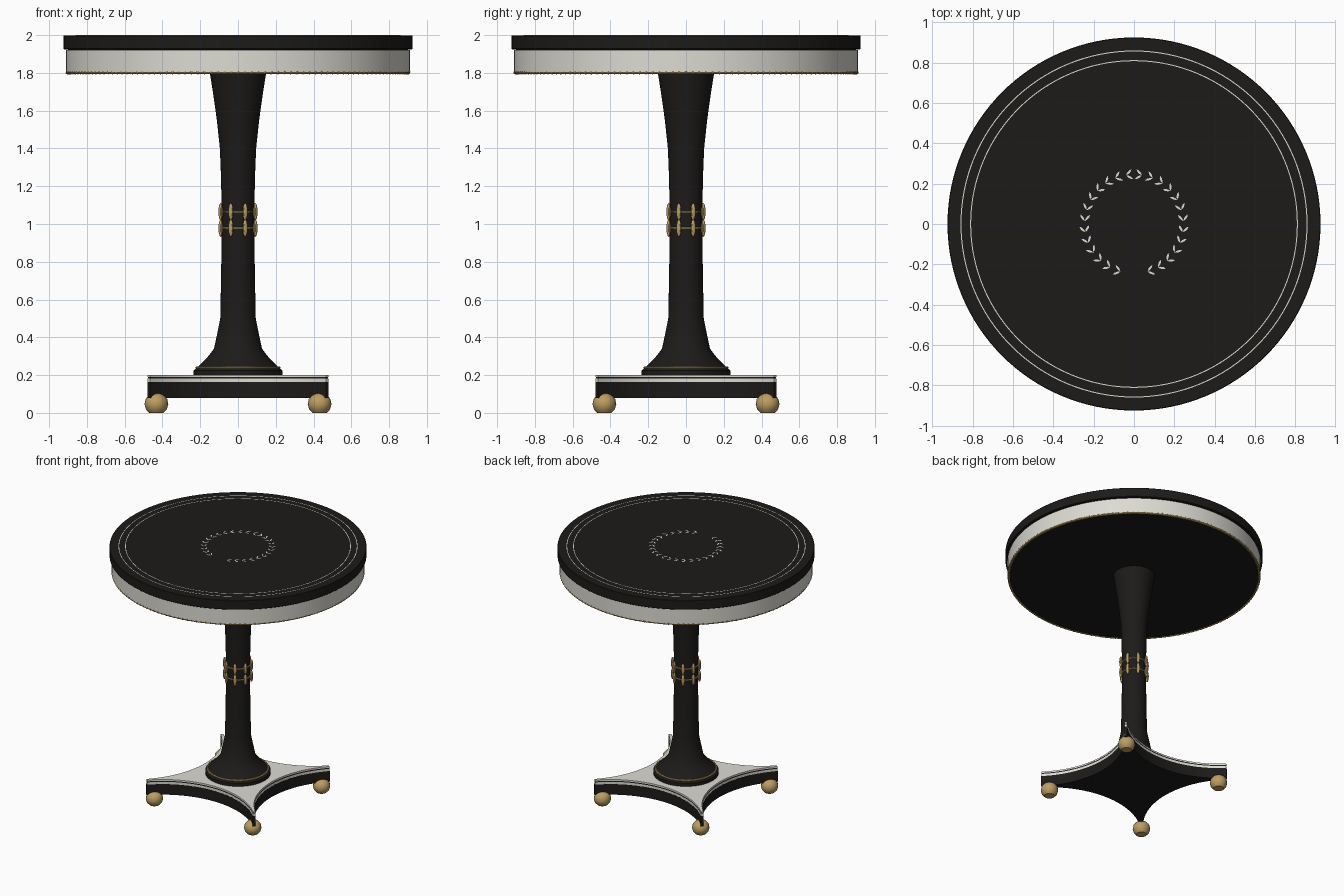
import bpy, bmesh
from math import sin, cos, pi, radians, atan2, sqrt
from mathutils import Matrix, Vector

if "Cube" in bpy.data.objects:
    bpy.data.objects.remove(bpy.data.objects["Cube"])


def material(name, r, g, b):
    m = bpy.data.materials.new(name)
    m.diffuse_color = (r, g, b, 1)
    m.use_nodes = True
    m.node_tree.nodes["Principled BSDF"].inputs["Base Color"].default_value = m.diffuse_color
    return m


BLACK = material("ebony", 0.012, 0.011, 0.010)
IVORY = material("ivory", 0.72, 0.71, 0.65)
GOLD = material("gilt", 0.50, 0.34, 0.12)


def make(name, bm, mat, angle=35):
    bmesh.ops.recalc_face_normals(bm, faces=bm.faces)
    me = bpy.data.meshes.new(name)
    bm.to_mesh(me)
    bm.free()
    me.materials.append(mat)
    ob = bpy.data.objects.new(name, me)
    bpy.context.collection.objects.link(ob)
    bpy.ops.object.select_all(action='DESELECT')
    ob.select_set(True)
    bpy.context.view_layer.objects.active = ob
    bpy.ops.object.shade_smooth_by_angle(angle=radians(angle))
    return ob


def lathe(name, profile, mat, n=96, closed=False, at=(0, 0)):
    """Revolve (radius, z) points; open profiles get flat end caps."""
    bm = bmesh.new()
    rings = [[bm.verts.new((at[0] + r * cos(2 * pi * i / n), at[1] + r * sin(2 * pi * i / n), z))
              for i in range(n)] for r, z in profile]
    pairs = list(zip(rings, rings[1:])) + ([(rings[-1], rings[0])] if closed else [])
    for a, b in pairs:
        for i in range(n):
            j = (i + 1) % n
            bm.faces.new((a[i], a[j], b[j], b[i]))
    if not closed:
        bm.faces.new(rings[0])
        bm.faces.new(rings[-1])
    return make(name, bm, mat)


def hoop(name, r, z, t, mat):
    pts = [(r + t * cos(k * pi / 4), z + t * sin(k * pi / 4)) for k in range(8)]
    return lathe(name, pts, mat, 96, True)


def extrude_outline(bm, pts, z0, z1):
    lo = [bm.verts.new((x, y, z0)) for x, y in pts]
    hi = [bm.verts.new((x, y, z1)) for x, y in pts]
    bm.faces.new(lo)
    bm.faces.new(hi)
    for i in range(len(pts)):
        j = (i + 1) % len(pts)
        bm.faces.new((lo[i], lo[j], hi[j], hi[i]))


# Round top, apron and dark underside
lathe("table_top", [(0.922, 1.925), (0.925, 1.928), (0.925, 1.996), (0.922, 1.999)], BLACK, 128)
lathe("top_recess", [(0.90, 1.91), (0.90, 1.93)], BLACK, 128)
lathe("apron", [(0.91, 1.805), (0.91, 1.92), (0.89, 1.92), (0.89, 1.805)], IVORY, 128, True)
lathe("underside", [(0.90, 1.798), (0.90, 1.815)], BLACK, 128)

# Beaded gilt edge under the apron
hoop("apron_gilt_edge", 0.903, 1.802, 0.008, GOLD)
bm = bmesh.new()
for i in range(160):
    a = 2 * pi * i / 160
    bmesh.ops.create_icosphere(bm, subdivisions=1, radius=0.011,
                               matrix=Matrix.Translation((0.903 * cos(a), 0.903 * sin(a), 1.802)))
make("apron_beading", bm, GOLD)

# Inlaid lines on the top
for k, r in enumerate((0.81, 0.858)):
    lathe(f"top_inlay_line_{k + 1}", [(r - 0.0025, 1.997), (r + 0.0025, 1.997),
          (r + 0.0025, 2.0), (r - 0.0025, 2.0)], IVORY, 128, True)

# Wreath inlay: leaf pairs run up both sides from the gap at the front
bm = bmesh.new()
for side in (-1, 1):
    for i in range(13):
        a = radians(-74 + i * 12.9)
        base = Vector((0.245 * cos(a), 0.245 * sin(a)))
        for spread in (-1, 1):
            d = a + pi / 2 + spread * radians(38)
            u, v = Vector((cos(d), sin(d))), Vector((-sin(d), cos(d)))
            leaf = [(0, 0), (0.014, 0.005), (0.028, 0.005), (0.040, 0),
                    (0.028, -0.005), (0.014, -0.005)]
            pts = [base + u * s + v * t for s, t in leaf]
            extrude_outline(bm, [(side * p.x, p.y) for p in pts], 1.997, 2.0)
make("wreath_inlay", bm, IVORY)

# Column with flared head and spreading foot
lathe("column", [(0.235, 0.20), (0.235, 0.225), (0.20, 0.255), (0.165, 0.29), (0.127, 0.34),
                 (0.110, 0.42), (0.094, 0.50), (0.090, 0.70), (0.087, 0.90), (0.087, 1.10),
                 (0.090, 1.25), (0.096, 1.40), (0.112, 1.55), (0.130, 1.68), (0.149, 1.80)], BLACK, 64)
hoop("column_foot_gilt_ring", 0.219, 0.24, 0.006, GOLD)

# Two bands of gilt leaves around the column
for name, z in (("upper", 1.065), ("lower", 0.978)):
    bm = bmesh.new()
    for i in range(8):
        m = (Matrix.Rotation(radians(22.5 + 45 * i), 4, 'Z') @ Matrix.Translation((0.099, 0, z))
             @ Matrix.Diagonal((0.012, 0.014, 0.046, 1)))
        bmesh.ops.create_uvsphere(bm, u_segments=10, v_segments=8, radius=1, matrix=m)
    make(f"{name}_leaf_band", bm, GOLD)
    hoop(f"{name}_leaf_ring", 0.090, z, 0.005, GOLD)


# Four-pointed base with concave sides, built in layers
def base_outline(inset=0.0, tip=0.48, half=0.467, mid=0.288, n=20):
    sag = tip - mid
    rad = (half ** 2 + sag ** 2) / (2 * sag)
    sweep = atan2(half, rad - sag)
    cy = -mid - rad
    pts = []
    for q in range(4):
        c, s = cos(q * pi / 2), sin(q * pi / 2)
        for i in range(n + 1):
            t = -sweep + 2 * sweep * i / n
            x, y = rad * sin(t), cy + rad * cos(t)
            pts.append(((c * x - s * y) * (1 - inset), (s * x + c * y) * (1 - inset)))
    return pts


for name, z0, z1, inset, mat in (("base_body", 0.08, 0.163, 0, BLACK),
                                 ("base_lower_inlay", 0.163, 0.181, 0.004, IVORY),
                                 ("base_dark_line", 0.181, 0.189, 0.006, BLACK),
                                 ("base_top", 0.189, 0.20, 0.004, IVORY)):
    bm = bmesh.new()
    extrude_outline(bm, base_outline(inset), z0, z1)
    make(name, bm, mat)

# Flattened ball feet
for x in (-1, 1):
    for y in (-1, 1):
        lathe(f"ball_foot_{'left' if x < 0 else 'right'}_{'front' if y < 0 else 'back'}",
              [(0.038, 0), (0.055, 0.018), (0.063, 0.045), (0.058, 0.072), (0.042, 0.092), (0.018, 0.102)],
              GOLD, 16, False, (0.432 * x, 0.432 * y))
